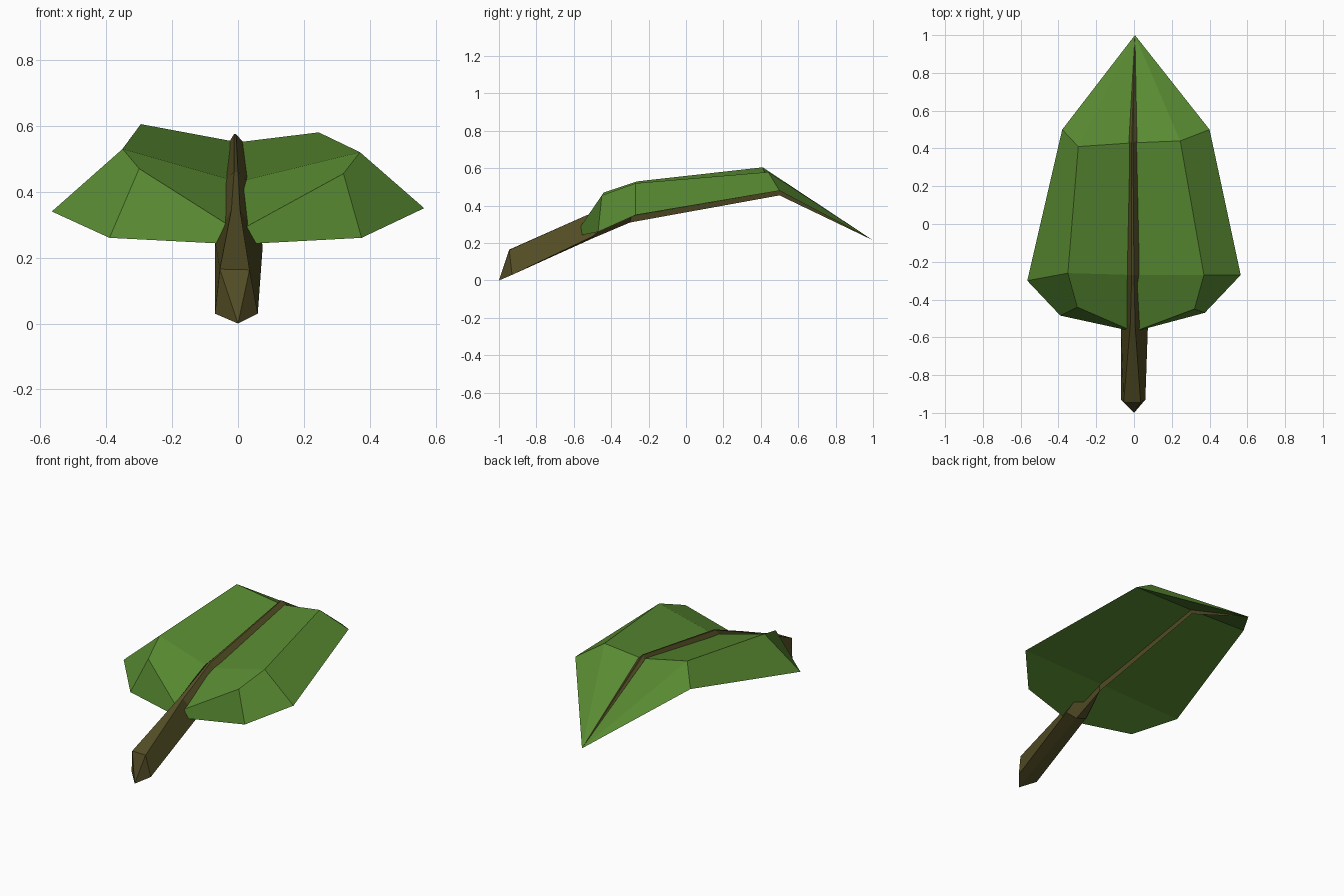
import bpy, bmesh

if "Cube" in bpy.data.objects:
    bpy.data.objects.remove(bpy.data.objects["Cube"])


def material(name, rgb):
    m = bpy.data.materials.new(name)
    m.diffuse_color = (*rgb, 1.0)
    m.use_nodes = True
    m.node_tree.nodes["Principled BSDF"].inputs["Base Color"].default_value = m.diffuse_color
    return m


def finish(name, bm, mat):
    bmesh.ops.remove_doubles(bm, verts=bm.verts, dist=0.0005)
    bmesh.ops.recalc_face_normals(bm, faces=bm.faces)
    me = bpy.data.meshes.new(name)
    bm.to_mesh(me)
    bm.free()
    me.materials.append(mat)
    ob = bpy.data.objects.new(name, me)
    bpy.context.collection.objects.link(ob)
    return ob


green = material("leaf_green", (0.098, 0.254, 0.031))
brown = material("stem_brown", (0.085, 0.073, 0.018))

# Leaf blade: arched folded top over a flat underside, slightly uneven halves
TIP = (0.005, 1.0, 0.215)
top_mid = [(0, -0.57, 0.28), (0, -0.27, 0.43), (0, 0.43, 0.55)]
low_mid = [(0, -0.57, 0.24), (0, -0.28, 0.345), (0, 0.5, 0.48)]
halves = [
    # left half: crease points, rim points
    ([(-0.30, -0.44, 0.47), (-0.35, -0.26, 0.53), (-0.295, 0.41, 0.605)],
     [(-0.39, -0.485, 0.26), (-0.565, -0.30, 0.34), (-0.38, 0.50, 0.49)]),
    # right half
    ([(0.32, -0.45, 0.455), (0.37, -0.27, 0.52), (0.245, 0.44, 0.58)],
     [(0.375, -0.47, 0.26), (0.565, -0.27, 0.35), (0.40, 0.50, 0.48)]),
]
bm = bmesh.new()


def face(*pts):
    bm.faces.new([bm.verts.new(p) for p in pts])


for crease, rim in halves:
    lines = [top_mid, crease, rim, low_mid]
    for a, b in zip(lines, lines[1:]):
        for i in range(2):
            face(a[i], b[i], b[i + 1], a[i + 1])
        face(a[2], b[2], TIP)
    face(*[line[0] for line in lines])
finish("leaf_blade", bm, green)

# Stem and midrib: five-sided rings (bottom, right, top right, top left, left)
rings = [
    [(0, -1.0, 0), (0.06, -0.93, 0.03), (0.035, -0.945, 0.163),
     (-0.055, -0.945, 0.165), (-0.07, -0.93, 0.03)],
    [(0, -0.5, 0.225), (0.075, -0.5, 0.235), (0.006, -0.54, 0.345),
     (-0.02, -0.54, 0.345), (-0.07, -0.5, 0.25)],
    [(0, -0.3, 0.31), (0.03, -0.27, 0.432), (0.0, -0.27, 0.46),
     (-0.012, -0.27, 0.46), (-0.038, -0.27, 0.435)],
    [(0, 0.5, 0.455), (0.016, 0.44, 0.55), (-0.006, 0.43, 0.575),
     (-0.012, 0.43, 0.575), (-0.027, 0.44, 0.55)],
]
bm = bmesh.new()
for a, b in zip(rings, rings[1:]):
    for i in range(5):
        j = (i + 1) % 5
        face(a[i], a[j], b[j], b[i])
for i in range(5):
    face(rings[-1][i], rings[-1][(i + 1) % 5], TIP)
# Cut end of the stem
for i in range(1, 4):
    face(rings[0][0], rings[0][i], rings[0][i + 1])
finish("stem_and_midrib", bm, brown)
